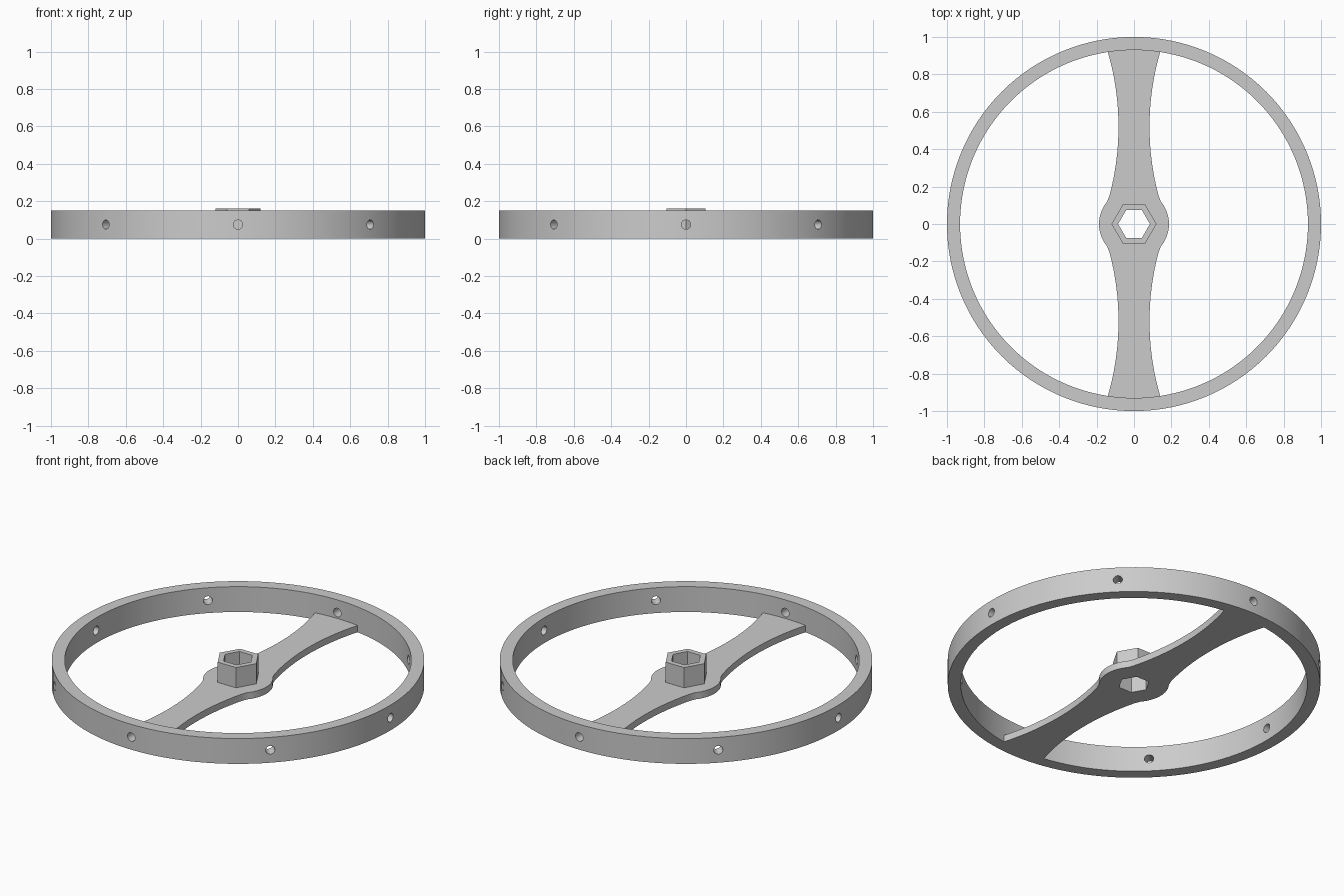
import bpy
import bmesh
from math import sin, cos, pi, sqrt, atan2, radians
from mathutils import Matrix, Vector

cube = bpy.data.objects.get("Cube")
if cube:
    bpy.data.objects.remove(cube)

RIM_OUT, RIM_IN, RIM_H = 1.0, 0.93, 0.15
SPOKE_T, HUB_R, HUB_TOP = 0.04, 0.187, 0.16
HEX_OUT, HEX_IN = 0.12, 0.085

grey = bpy.data.materials.new("grey_metal")
grey.use_nodes = True
grey.diffuse_color = (0.6, 0.6, 0.6, 1)
grey.node_tree.nodes["Principled BSDF"].inputs["Base Color"].default_value = (0.6, 0.6, 0.6, 1)


def make_object(name, bm):
    bmesh.ops.recalc_face_normals(bm, faces=bm.faces[:])
    mesh = bpy.data.meshes.new(name)
    bm.to_mesh(mesh)
    bm.free()
    mesh.materials.append(grey)
    obj = bpy.data.objects.new(name, mesh)
    bpy.context.collection.objects.link(obj)
    return obj


def prism(name, outline, z0, z1):
    bm = bmesh.new()
    face = bm.faces.new([bm.verts.new((x, y, z0)) for x, y in outline])
    top = bmesh.ops.extrude_face_region(bm, geom=[face])["geom"]
    bmesh.ops.translate(bm, vec=(0, 0, z1 - z0),
                        verts=[v for v in top if isinstance(v, bmesh.types.BMVert)])
    return make_object(name, bm)


def ring(name, r_out, r_in, z0, z1, sides):
    bm = bmesh.new()
    loops = []
    for r, z in ((r_out, z0), (r_out, z1), (r_in, z1), (r_in, z0)):
        loops.append([bm.verts.new((r * cos(2 * pi * i / sides), r * sin(2 * pi * i / sides), z))
                      for i in range(sides)])
    for k in range(4):
        a, b = loops[k], loops[(k + 1) % 4]
        for i in range(sides):
            j = (i + 1) % sides
            bm.faces.new((a[i], a[j], b[j], b[i]))
    return make_object(name, bm)


def activate(obj):
    bpy.ops.object.select_all(action="DESELECT")
    obj.select_set(True)
    bpy.context.view_layer.objects.active = obj


def cut(obj, cutter):
    cutter.hide_render = True
    activate(obj)
    mod = obj.modifiers.new("cut", "BOOLEAN")
    mod.operation = "DIFFERENCE"
    mod.solver = "EXACT"
    mod.object = cutter
    bpy.ops.object.modifier_apply(modifier=mod.name)
    bpy.data.objects.remove(cutter)


# Rim with eight radial holes
rim = ring("rim", RIM_OUT, RIM_IN, 0, RIM_H, 128)
bm = bmesh.new()
for i in range(8):
    turn = Matrix.Rotation(i * pi / 4, 4, "Z")
    place = Matrix.Translation((0.965, 0, RIM_H / 2)) @ Matrix.Rotation(pi / 2, 4, "Y")
    bmesh.ops.create_cone(bm, cap_ends=True, segments=24, radius1=0.025, radius2=0.025,
                          depth=0.2, matrix=turn @ place)
cut(rim, make_object("hole_cutter", bm))

# Spoke plate: a quarter outline of hub arc, waisted side and rim arc, mirrored round
waist_x, waist_y, bow = 0.083, 0.52, 1.43
join_y = 0.12
quarter = []
join_a = atan2(join_y, sqrt(HUB_R ** 2 - join_y ** 2))
for i in range(9):
    a = join_a * i / 8
    quarter.append(Vector((HUB_R * cos(a), HUB_R * sin(a))))
for i in range(1, 25):
    y = join_y + (0.92 - join_y) * i / 24
    quarter.append(Vector((waist_x + bow - sqrt(bow ** 2 - (y - waist_y) ** 2), y)))
end_r = RIM_IN + 0.001
end_a = atan2(quarter[-1].y, quarter[-1].x)
for i in range(9):
    a = end_a + (pi / 2 - end_a) * i / 8
    quarter.append(Vector((end_r * cos(a), end_r * sin(a))))
half = quarter + [Vector((-p.x, p.y)) for p in reversed(quarter[:-1])]
outline = half + [Vector((p.x, -p.y)) for p in reversed(half[1:-1])]
spoke = prism("spoke_plate", outline, 0, SPOKE_T)

# Hexagonal bore through the plate
bore = [(HEX_IN * cos(i * pi / 3), HEX_IN * sin(i * pi / 3)) for i in range(6)]
cut(spoke, prism("bore_cutter", bore, -0.1, 0.1))

# Hexagonal hub socket
hub = ring("hub_socket", HEX_OUT, HEX_IN, SPOKE_T, HUB_TOP, 6)

for obj in (rim, spoke, hub):
    activate(obj)
    bpy.ops.object.shade_smooth_by_angle(angle=radians(30))
